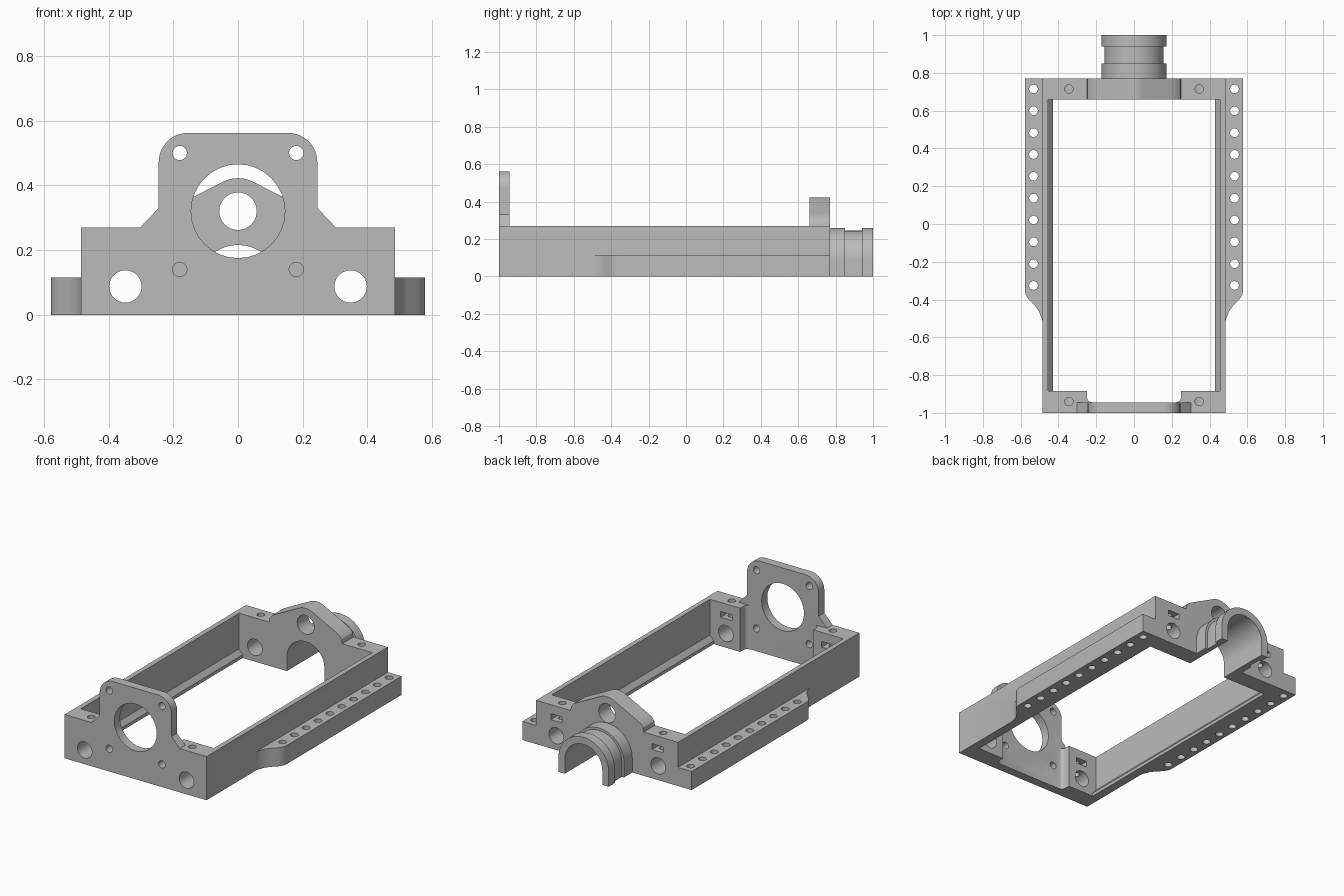
import bpy, bmesh
from math import cos, sin, radians
from mathutils import Vector

cube = bpy.data.objects.get("Cube")
if cube:
    bpy.data.objects.remove(cube, do_unlink=True)

grey = bpy.data.materials.new("grey_plastic")
grey.use_nodes = True
grey.diffuse_color = (0.5, 0.5, 0.5, 1)
grey.node_tree.nodes["Principled BSDF"].inputs["Base Color"].default_value = (0.5, 0.5, 0.5, 1)


def arc(cx, cy, r, start, end, steps):
    angles = [radians(start + (end - start) * i / steps) for i in range(steps + 1)]
    return [(cx + r * cos(a), cy + r * sin(a)) for a in angles]


def circle(cx, cy, r):
    return arc(cx, cy, r, 0, 360, 32)[:-1]


def rect(x0, y0, x1, y1):
    return [(x0, y0), (x1, y0), (x1, y1), (x0, y1)]


def both_sides(half):
    """Close a right-hand outline with its mirrored copy."""
    return half + [(-x, y) for x, y in reversed(half) if x > 1e-5]


def arch(r, bottom):
    return both_sides([(r, bottom)] + arc(0, 0.0875, r, 0, 90, 20))


def prism(name, outline, axis, a, b):
    """Extrude an outline along y (points are x,z) or z (points are x,y)."""
    place = (lambda p: (p[0], a, p[1])) if axis == "y" else (lambda p: (p[0], p[1], a))
    bm = bmesh.new()
    face = bm.faces.new([bm.verts.new(place(p)) for p in outline])
    made = bmesh.ops.extrude_face_region(bm, geom=[face])["geom"]
    shift = Vector((0, b - a, 0) if axis == "y" else (0, 0, b - a))
    bmesh.ops.translate(bm, vec=shift, verts=[v for v in made if isinstance(v, bmesh.types.BMVert)])
    bmesh.ops.recalc_face_normals(bm, faces=bm.faces[:])
    mesh = bpy.data.meshes.new(name)
    bm.to_mesh(mesh)
    bm.free()
    mesh.materials.append(grey)
    obj = bpy.data.objects.new(name, mesh)
    bpy.context.scene.collection.objects.link(obj)
    return obj


def combine(operation, *shape):
    tool = prism(*shape)
    mod = frame.modifiers.new(shape[0], "BOOLEAN")
    mod.operation, mod.solver, mod.object = operation, "EXACT", tool
    bpy.context.view_layer.objects.active = frame
    bpy.ops.object.modifier_apply(modifier=mod.name)
    bpy.data.objects.remove(tool, do_unlink=True)


def add(*shape):
    combine("UNION", *shape)


def cut(*shape):
    combine("DIFFERENCE", *shape)


# Rectangular frame with a sloped lip along the inner side walls
frame = prism("frame", rect(-0.485, -1, 0.485, 0.77), "z", 0, 0.27)
cut("opening", both_sides([(0.43, -0.1), (0.43, 0.02), (0.455, 0.05), (0.455, 0.4)]), "y", -0.885, 0.66)

# Thin middle of the front wall, with rounded inner corners
cut("front_pocket", both_sides([(0.22, -0.945), (0.236, -0.94), (0.246, -0.93), (0.25, -0.915), (0.25, -0.8)]),
    "z", -0.1, 0.4)

# Raised motor plate
plate = [(0.35, 0.05), (0.35, 0.27), (0.302, 0.27), (0.245, 0.33)] + arc(0.155, 0.472, 0.09, 0, 90, 10)
add("motor_plate", both_sides(plate), "y", -1, -0.945)
cut("motor_hole", circle(0, 0.32, 0.145), "y", -1.1, -0.9)

# Rear hump
hump = [(0.25, 0.2), (0.25, 0.27), (0.245, 0.297), (0.228, 0.318), (0.2, 0.333)]
add("rear_hump", both_sides(hump + arc(0, 0.32, 0.102, 63, 90, 6)), "y", 0.66, 0.77)
cut("hump_hole", circle(0, 0.32, 0.058), "y", 0.5, 0.9)

# Arched spout with two collars
add("spout", arch(0.157, 0), "y", 0.72, 0.97)
add("inner_collar", arch(0.172, 0), "y", 0.74, 0.85)
add("outer_collar", arch(0.172, 0), "y", 0.94, 1)
cut("spout_bore", arch(0.128, -0.1), "y", 0.6, 1.1)

rail = [(0.47, 0.77), (0.578, 0.77), (0.578, -0.35), (0.573, -0.375), (0.558, -0.4),
        (0.525, -0.432), (0.503, -0.463), (0.49, -0.495), (0.485, -0.515), (0.47, -0.515)]

for s in (-1, 1):
    # Side rail and its row of holes
    add("side_rail", [(s * x, y) for x, y in rail], "z", 0, 0.115)
    for i in range(10):
        cut("rail_hole", circle(s * 0.532, 0.715 - i * 0.1156, 0.023), "z", -0.1, 0.2)

    # Motor screw holes
    for z in (0.14, 0.5):
        cut("motor_screw", circle(s * 0.18, z, 0.022), "y", -1.1, -0.9)

    # Rod holes, vertical screw holes and nut slots in each end wall
    for y, slot_start, slot_end in ((-0.94, -0.985, -0.8), (0.715, 0.67, 0.9)):
        cut("rod_hole", circle(s * 0.348, 0.0875, 0.05), "y", y - 0.1, y + 0.1)
        cut("corner_screw", circle(s * 0.345, y, 0.022), "z", 0.1, 0.4)
        cut("nut_slot", rect(s * 0.345 - 0.038, 0.178, s * 0.345 + 0.038, 0.214), "y", slot_start, slot_end)

# Smooth the curved walls, keep the corners sharp
bpy.ops.object.select_all(action="DESELECT")
frame.select_set(True)
bpy.context.view_layer.objects.active = frame
bpy.ops.object.shade_smooth_by_angle(angle=radians(25))
